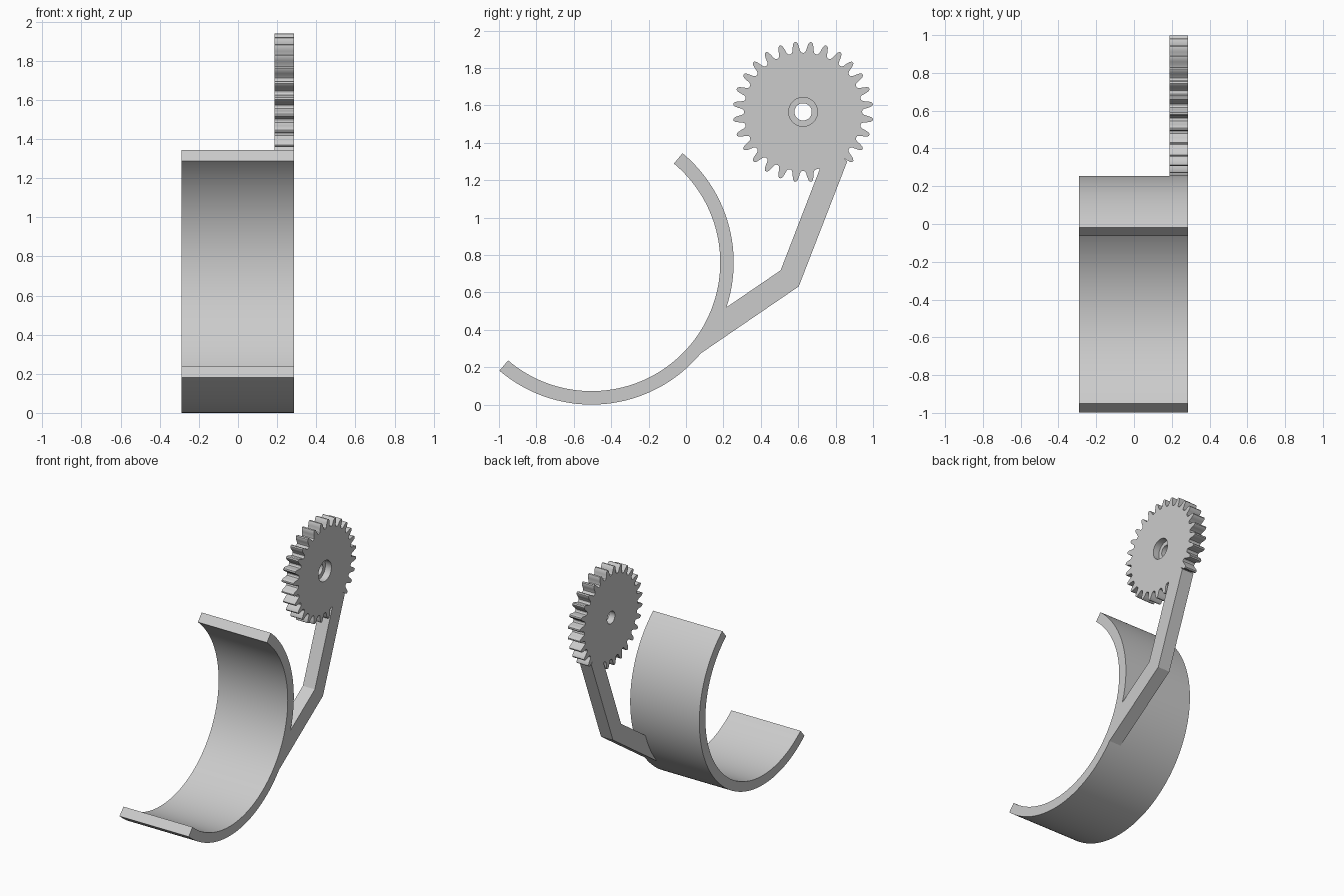
import bpy, bmesh, math

if "Cube" in bpy.data.objects:
    bpy.data.objects.remove(bpy.data.objects["Cube"])

X0, XM, X1 = -0.29, 0.187, 0.287      # left edge, inner face of arm and gear, right edge
CUFF = (-0.505, 0.76)                 # cuff centre in y, z
R_OUT, R_IN = 0.76, 0.688
GEAR = (0.626, 1.565)                 # gear centre in y, z
TEETH = 28

grey = bpy.data.materials.new("light grey")
grey.diffuse_color = (0.60, 0.60, 0.60, 1)
grey.use_nodes = True
grey.node_tree.nodes["Principled BSDF"].inputs["Base Color"].default_value = grey.diffuse_color


def polar(c, r, deg):
    a = math.radians(deg)
    return c[0] + r * math.cos(a), c[1] + r * math.sin(a)


def finish(name, bm):
    bmesh.ops.recalc_face_normals(bm, faces=bm.faces)
    me = bpy.data.meshes.new(name)
    bm.to_mesh(me)
    bm.free()
    me.materials.append(grey)
    ob = bpy.data.objects.new(name, me)
    bpy.context.collection.objects.link(ob)
    bpy.ops.object.select_all(action='DESELECT')
    ob.select_set(True)
    bpy.context.view_layer.objects.active = ob
    bpy.ops.object.shade_smooth_by_angle(angle=math.radians(30))
    return ob


def sweep(name, sections, closed):
    """Join a row of matching closed cross-sections with quads."""
    bm = bmesh.new()
    rows = [[bm.verts.new(p) for p in s] for s in sections]
    n = len(rows[0])
    pairs = list(zip(rows, rows[1:])) + ([(rows[-1], rows[0])] if closed else [])
    for a, b in pairs:
        for i in range(n):
            j = (i + 1) % n
            bm.faces.new((a[i], a[j], b[j], b[i]))
    if not closed:
        bm.faces.new(rows[0])
        bm.faces.new(rows[-1])
    return finish(name, bm)


# Half-round cuff
SEG = 90
cuff = []
for i in range(SEG + 1):
    deg = 50.2 - 180.6 * i / SEG
    o, n = polar(CUFF, R_OUT, deg), polar(CUFF, R_IN, deg)
    cuff.append([(X0, *o), (X1, *o), (X1, *n), (X0, *n)])
sweep("cuff", cuff, False)

# Gear with toothed rim, centre hole and a counterbore on the right face
tooth = [(-0.5, 0.315), (-0.36, 0.318), (-0.28, 0.328), (-0.22, 0.347), (-0.15, 0.366),
         (-0.06, 0.375), (0.06, 0.375), (0.15, 0.366), (0.22, 0.347), (0.28, 0.328),
         (0.36, 0.318)]
pitch = 360 / TEETH
rings = []
for k in range(TEETH):
    mid = (k + 0.5) * pitch
    on_arm = 285 < mid < 305           # the arm replaces these teeth
    for f, r in tooth:
        deg = mid + f * pitch
        rim = polar(GEAR, 0.315 if on_arm else r, deg)
        bore, hole = polar(GEAR, 0.077, deg), polar(GEAR, 0.046, deg)
        rings.append([(XM, *rim), (X1, *rim), (X1, *bore), (X1 - 0.05, *bore),
                      (X1 - 0.05, *hole), (XM, *hole)])
sweep("gear", rings, True)

# Bent arm: its ends follow the cuff and the gear root
profile = [polar(CUFF, R_OUT - 0.001, -40 + 21.5 * i / 11) for i in range(12)]
profile += [(0.506, 0.718), (0.714, 1.256)]
profile += [polar(GEAR, 0.313, -74 + 25 * i / 8) for i in range(9)]
profile += [(0.862, 1.30), (0.603, 0.632)]
bm = bmesh.new()
face = bm.faces.new([bm.verts.new((XM, y, z)) for y, z in profile])
ext = bmesh.ops.extrude_face_region(bm, geom=[face])
bmesh.ops.translate(bm, vec=(X1 - XM, 0, 0),
                    verts=[v for v in ext["geom"] if isinstance(v, bmesh.types.BMVert)])
finish("arm", bm)
